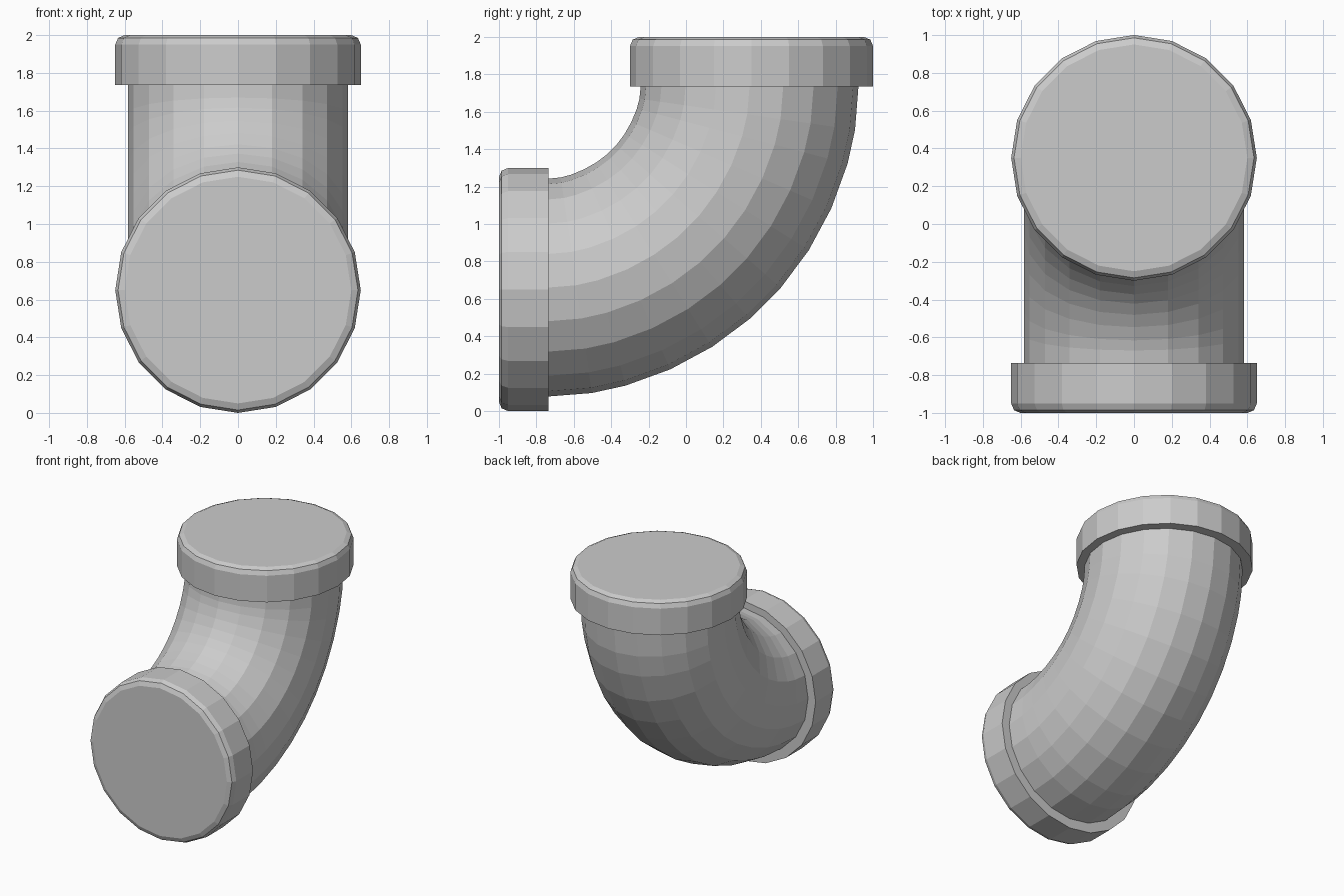
import bpy, bmesh, math
from mathutils import Vector

if "Cube" in bpy.data.objects:
    bpy.data.objects.remove(bpy.data.objects["Cube"])

SIDES = 20

def loft(name, rings):
    """Skin a closed tube through rings (centre, in-plane direction, radius) in the YZ bend plane."""
    bm = bmesh.new()
    loops = []
    for centre, out, radius in rings:
        loop = []
        for i in range(SIDES):
            a = 2 * math.pi * i / SIDES
            p = centre + radius * (math.cos(a) * out + Vector((math.sin(a), 0, 0)))
            loop.append(bm.verts.new(p))
        loops.append(loop)
    for a, b in zip(loops, loops[1:]):
        for i in range(SIDES):
            j = (i + 1) % SIDES
            bm.faces.new((a[i], a[j], b[j], b[i]))
    bm.faces.new(loops[0])
    bm.faces.new(loops[-1])
    bmesh.ops.recalc_face_normals(bm, faces=bm.faces)
    mesh = bpy.data.meshes.new(name)
    bm.to_mesh(mesh)
    bm.free()
    obj = bpy.data.objects.new(name, mesh)
    bpy.context.collection.objects.link(obj)
    return obj

# Curved pipe: quarter bend around (y -0.74, z 1.74), running on into both collars
pivot = Vector((0, -0.74, 1.74))
pipe = [(Vector((0, -0.93, 0.65)), Vector((0, 0, -1)), 0.583)]
for deg in (0, 8.2, 14.6, 23.4, 32.2, 40.9, 49.1, 57.8, 66.6, 75.4, 81.8, 90):
    t = math.radians(deg)
    out = Vector((0, math.sin(t), -math.cos(t)))
    bend = 1.068 + 0.012 * math.cos(2 * t) ** 4
    pipe.append((pivot + out * bend, out, 0.582))
pipe.append((Vector((0, 0.35, 1.93)), Vector((0, 1, 0)), 0.583))
loft("pipe_bend", pipe)

# End collars: the same rounded-rim profile (distance in from the end, radius)
profile = [(0.265, 0.65), (0.05, 0.65), (0.015, 0.635), (0.0, 0.6)]
loft("top_collar", [(Vector((0, 0.35, 2 - d)), Vector((0, 1, 0)), r) for d, r in profile])
loft("front_collar", [(Vector((0, -1 + d, 0.65)), Vector((0, 0, -1)), r) for d, r in profile])
